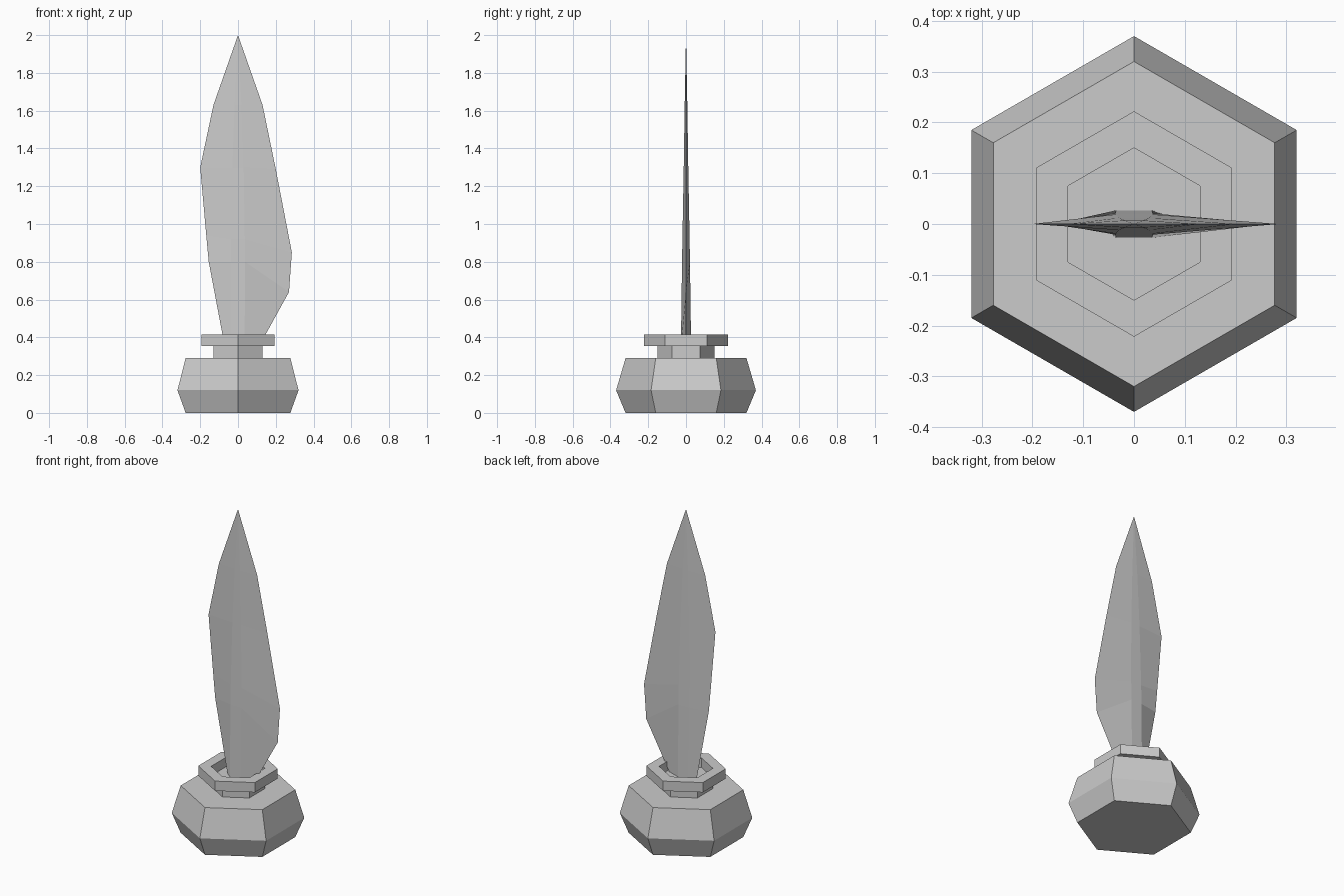
import bpy, bmesh
from math import cos, sin, pi

old = bpy.data.objects.get("Cube")
if old:
    bpy.data.objects.remove(old, do_unlink=True)

grey = bpy.data.materials.new("light grey")
grey.use_nodes = True
colour = (0.6, 0.6, 0.6, 1)
grey.diffuse_color = colour
grey.node_tree.nodes["Principled BSDF"].inputs["Base Color"].default_value = colour


def loft(name, rings, tip=None):
    """Skin a stack of closed rings, capping the ends or closing at a tip."""
    bm = bmesh.new()
    loops = [[bm.verts.new(p) for p in ring] for ring in rings]
    n = len(loops[0])
    for a, b in zip(loops, loops[1:]):
        for i in range(n):
            j = (i + 1) % n
            bm.faces.new((a[i], a[j], b[j], b[i]))
    bm.faces.new(loops[0][::-1])
    if tip:
        top = bm.verts.new(tip)
        for i in range(n):
            bm.faces.new((loops[-1][i], loops[-1][(i + 1) % n], top))
    else:
        bm.faces.new(loops[-1])
    bmesh.ops.recalc_face_normals(bm, faces=bm.faces)
    mesh = bpy.data.meshes.new(name)
    bm.to_mesh(mesh)
    bm.free()
    mesh.materials.append(grey)
    obj = bpy.data.objects.new(name, mesh)
    bpy.context.collection.objects.link(obj)
    return obj


def hexagon(r, z):
    return [(r * cos(pi / 6 + i * pi / 3), r * sin(pi / 6 + i * pi / 3), z) for i in range(6)]


# Six-sided pot: body, neck, rim and recessed floor
profile = [(0.32, 0), (0.37, 0.12), (0.32, 0.29), (0.15, 0.29),
           (0.15, 0.355), (0.222, 0.355), (0.222, 0.415), (0.15, 0.415), (0.15, 0.357)]
loft("pot", [hexagon(r, z) for r, z in profile])

# Leaf blade: thin edges either side of a raised flat midrib
# left x, left z, right x, right z, rib z, rib half width, rib half depth
rows = [(-0.07, 0.35, 0.11, 0.35, 0.35, 0.035, 0.027),
        (-0.155, 0.8, 0.27, 0.64, 0.8, 0.037, 0.021),
        (-0.168, 0.94, 0.285, 0.85, 0.92, 0.036, 0.019),
        (-0.2, 1.3, 0.2, 1.29, 1.3, 0.03, 0.012),
        (-0.13, 1.63, 0.13, 1.63, 1.63, 0.018, 0.007)]
rings = [[(lx, 0, lz), (-w, -d, z), (w, -d, z), (rx, 0, rz), (w, d, z), (-w, d, z)]
         for lx, lz, rx, rz, z, w, d in rows]
loft("leaf", rings, tip=(0, 0, 2))
